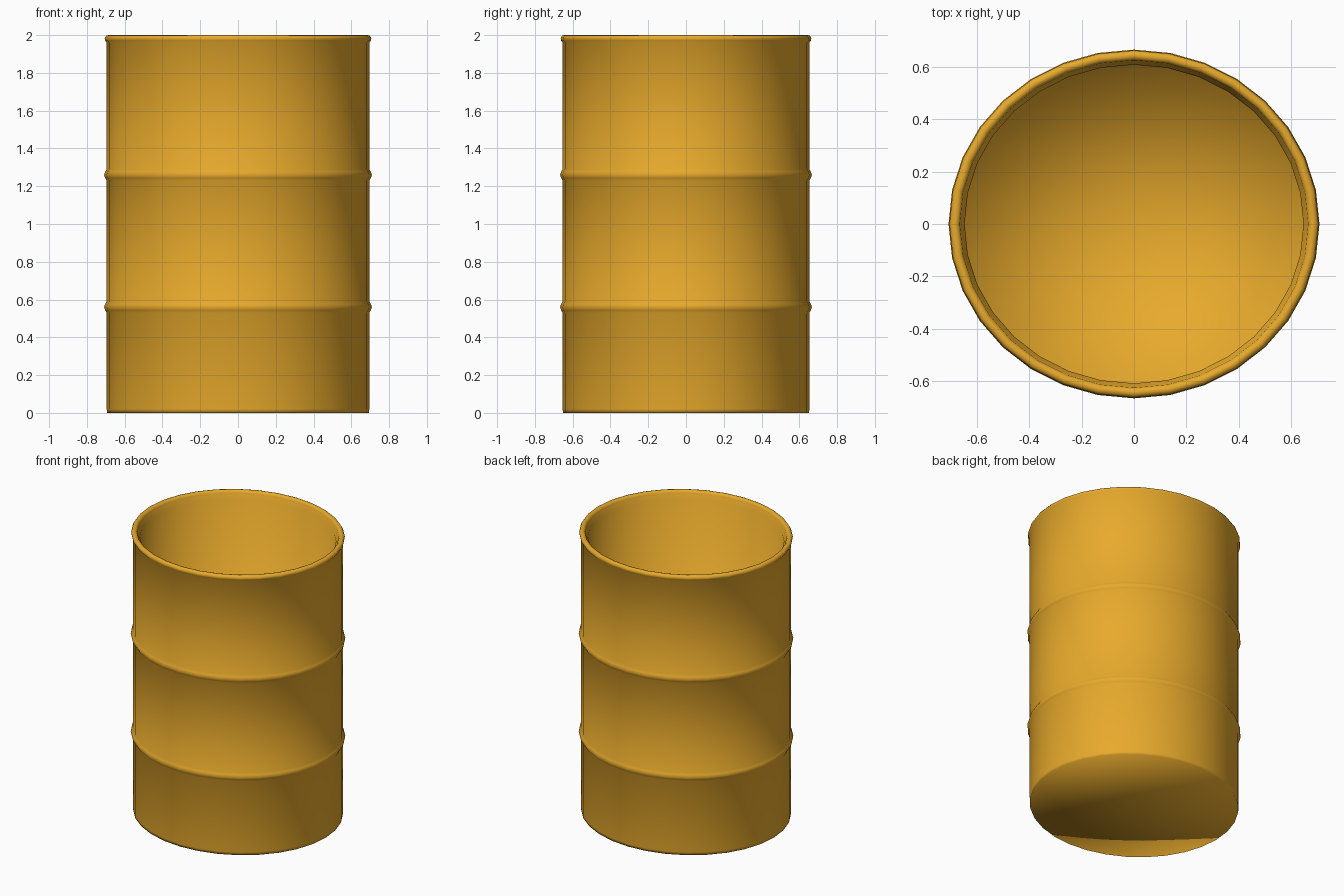
import bpy
import bmesh
from math import cos, sin, tau

if "Cube" in bpy.data.objects:
    bpy.data.objects.remove(bpy.data.objects["Cube"])

SIDES = 32
Y_SCALE = 0.94   # slightly oval plan


def rib(z):
    # small rolled hoop pressed out of the wall
    return [(0.695, z - 0.03), (0.703, z - 0.017), (0.709, z),
            (0.703, z + 0.017), (0.695, z + 0.03)]


# outer wall, rolled rim, then the inner wall down to the floor
profile = [(0.693, 0.0), (0.695, 0.02)]
profile += rib(0.56) + rib(1.26)
profile += [(0.695, 1.96), (0.704, 1.972), (0.706, 1.985), (0.698, 1.997),
            (0.686, 2.0), (0.674, 1.997), (0.666, 1.985), (0.664, 1.97),
            (0.648, 1.95), (0.646, 0.04)]

bm = bmesh.new()
rings = [[bm.verts.new((r * cos(tau * i / SIDES), r * Y_SCALE * sin(tau * i / SIDES), z))
          for i in range(SIDES)] for r, z in profile]
for low, high in zip(rings, rings[1:]):
    for i in range(SIDES):
        j = (i + 1) % SIDES
        bm.faces.new((low[i], low[j], high[j], high[i]))

# underside and inner floor as fans
base = bm.verts.new((0, 0, 0))
floor = bm.verts.new((0, 0, 0.04))
for i in range(SIDES):
    j = (i + 1) % SIDES
    bm.faces.new((base, rings[0][j], rings[0][i]))
    bm.faces.new((floor, rings[-1][i], rings[-1][j]))
for f in bm.faces:
    f.smooth = True

mesh = bpy.data.meshes.new("barrel")
bm.to_mesh(mesh)
bm.free()
barrel = bpy.data.objects.new("barrel", mesh)
bpy.context.collection.objects.link(barrel)

# mustard paint
paint = bpy.data.materials.new("mustard_paint")
paint.diffuse_color = (0.8, 0.40, 0.025, 1)
paint.use_nodes = True
paint.node_tree.nodes["Principled BSDF"].inputs["Base Color"].default_value = paint.diffuse_color
mesh.materials.append(paint)
